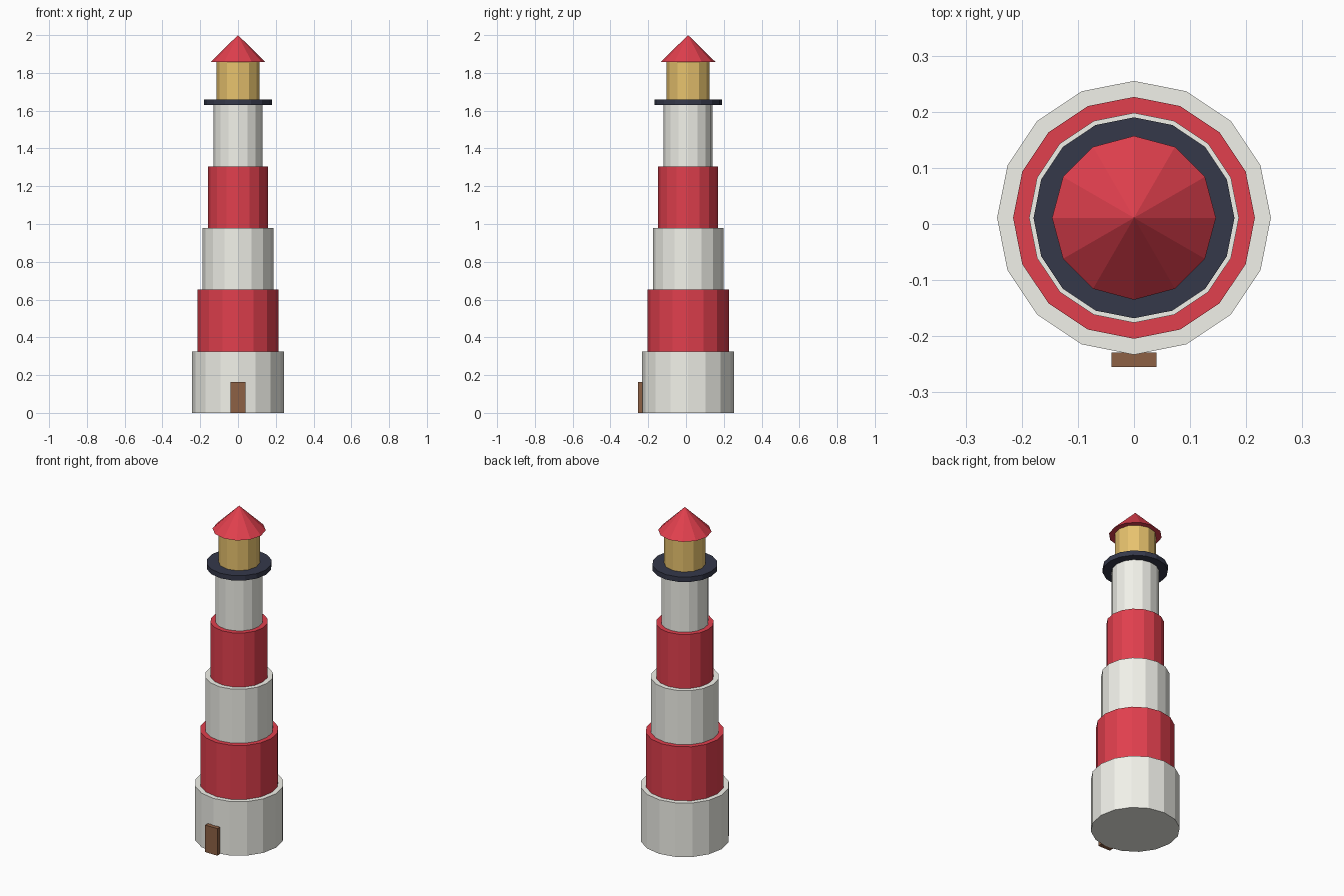
import bpy

if "Cube" in bpy.data.objects:
    bpy.data.objects.remove(bpy.data.objects["Cube"])

CY = 0.011  # tower axis is set back slightly to balance the door


def material(name, rgb):
    m = bpy.data.materials.new(name)
    m.diffuse_color = (*rgb, 1)
    m.use_nodes = True
    m.node_tree.nodes["Principled BSDF"].inputs["Base Color"].default_value = m.diffuse_color
    return m


WHITE = material("white_paint", (0.88, 0.88, 0.82))
RED = material("red_paint", (0.75, 0.05, 0.075))
NAVY = material("dark_iron", (0.035, 0.04, 0.068))
GOLD = material("lamp_glow", (0.80, 0.54, 0.155))
BROWN = material("door_wood", (0.27, 0.12, 0.06))


def frustum(name, sides, r1, r2, z0, z1, mat):
    bpy.ops.mesh.primitive_cone_add(vertices=sides, radius1=r1, radius2=r2,
                                    depth=z1 - z0, location=(0, CY, (z0 + z1) / 2))
    ob = bpy.context.object
    ob.name = name
    ob.data.materials.append(mat)
    return ob


# Five stepped tower bands, alternating white and red
STEP = 0.326
for i in range(5):
    r = 0.244 - 0.0285 * i
    frustum(f"tower_band_{i + 1}", 16, r, r, i * STEP, (i + 1) * STEP,
            RED if i % 2 else WHITE)

# Gallery, lamp room and roof
top = 5 * STEP
frustum("gallery", 16, 0.179, 0.179, top, 1.66, NAVY)
frustum("lamp_room", 12, 0.114, 0.114, 1.66, 1.857, GOLD)
frustum("roof", 12, 0.146, 0, 1.857, 2.0, RED)

# Door on the front
bpy.ops.mesh.primitive_cube_add(size=1, location=(0, -0.242, 0.0815))
door = bpy.context.object
door.name = "door"
door.scale = (0.081, 0.026, 0.163)
bpy.ops.object.transform_apply(location=False, rotation=False, scale=True)
door.data.materials.append(BROWN)
